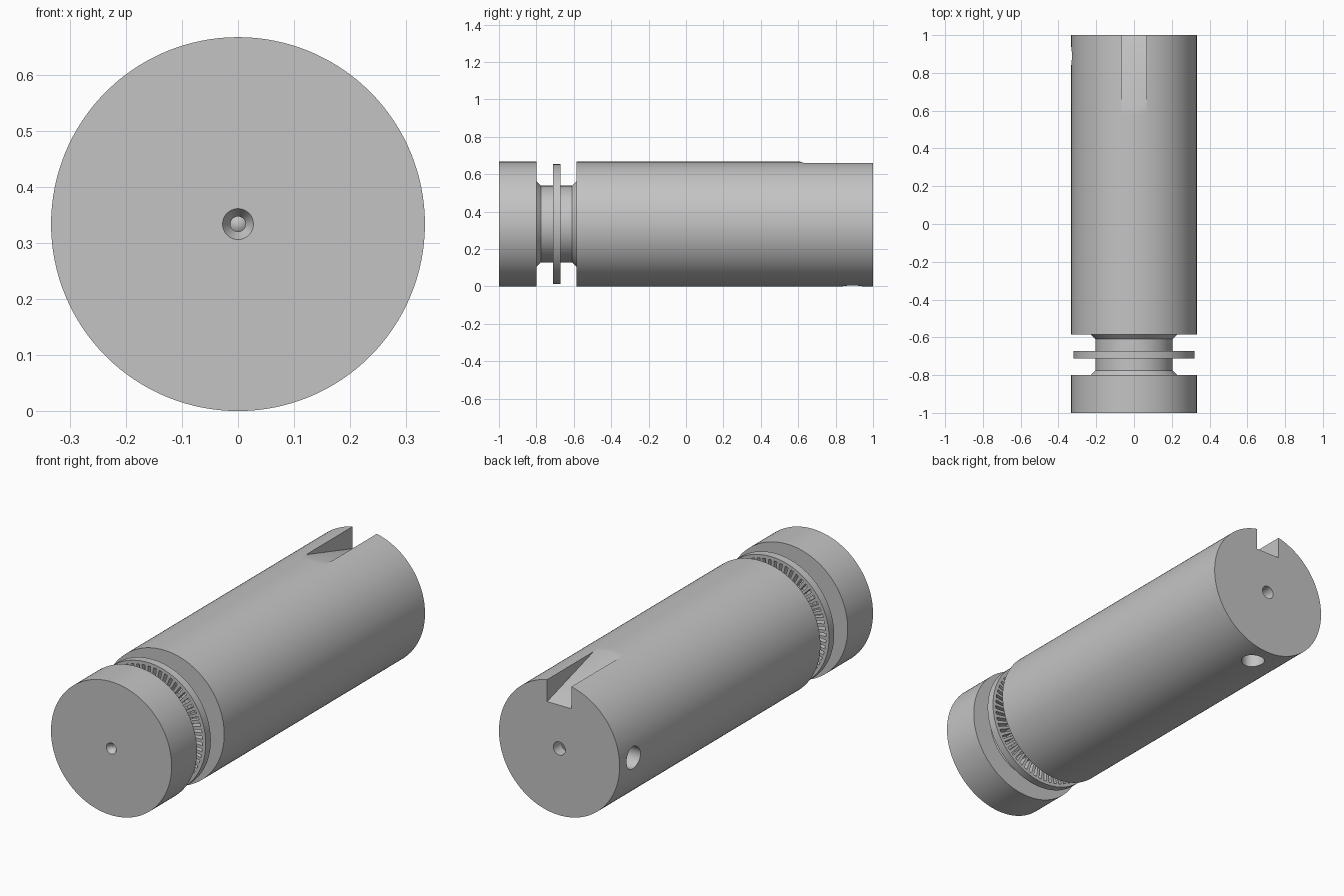
import bpy, bmesh, math
from mathutils import Matrix, Vector

R = 1 / 3            # body radius, also the height of the axis
SEGMENTS = 128

if "Cube" in bpy.data.objects:
    bpy.data.objects.remove(bpy.data.objects["Cube"], do_unlink=True)

steel = bpy.data.materials.new("machined_grey")
steel.use_nodes = True
GREY = (0.55, 0.55, 0.55, 1)
steel.diffuse_color = GREY
steel.node_tree.nodes["Principled BSDF"].inputs["Base Color"].default_value = GREY


def finish(name, bm):
    bmesh.ops.recalc_face_normals(bm, faces=bm.faces[:])
    mesh = bpy.data.meshes.new(name)
    bm.to_mesh(mesh)
    bm.free()
    mesh.materials.append(steel)
    obj = bpy.data.objects.new(name, mesh)
    bpy.context.collection.objects.link(obj)
    return obj


def activate(obj):
    bpy.ops.object.select_all(action='DESELECT')
    obj.select_set(True)
    bpy.context.view_layer.objects.active = obj


def lathe(name, profile):
    """Spin (radius, y) points around the long axis."""
    bm = bmesh.new()
    verts = [bm.verts.new((r, y, R)) for r, y in profile]
    edges = [bm.edges.new(pair) for pair in zip(verts, verts[1:])]
    bmesh.ops.spin(bm, geom=verts + edges, cent=(0, 0, R), axis=(0, 1, 0),
                   angle=math.tau, steps=SEGMENTS, use_merge=True)
    bmesh.ops.remove_doubles(bm, verts=bm.verts[:], dist=0.0001)
    return finish(name, bm)


def cut(target, cutter):
    cutter.hide_render = True
    mod = target.modifiers.new("cut", 'BOOLEAN')
    mod.operation = 'DIFFERENCE'
    mod.solver = 'EXACT'
    mod.object = cutter
    activate(target)
    bpy.ops.object.modifier_apply(modifier=mod.name)
    bpy.data.objects.remove(cutter, do_unlink=True)


def screw_hole(direction):
    """Round cutter running from the axis out past the surface."""
    bm = bmesh.new()
    d = Vector(direction)
    place = Matrix.Translation(Vector((0, 0.89, R)) + d * 0.25)
    bmesh.ops.create_cone(bm, cap_ends=True, segments=48, radius1=0.055,
                          radius2=0.055, depth=0.5,
                          matrix=place @ d.to_track_quat('Z', 'Y').to_matrix().to_4x4())
    return finish("screw_hole_cutter", bm)


def keyway():
    """Wedge cutter with a sloping floor, open at the back end."""
    bm = bmesh.new()
    side = [(0.61, 2 * R), (1.1, 0.52), (1.1, 0.8), (0.61, 0.8)]
    face = bm.faces.new([bm.verts.new((-0.067, y, z)) for y, z in side])
    moved = bmesh.ops.extrude_face_region(bm, geom=[face])["geom"]
    bmesh.ops.translate(bm, vec=(0.134, 0, 0),
                        verts=[v for v in moved if isinstance(v, bmesh.types.BMVert)])
    return finish("keyway_cutter", bm)


def slotted_disc(name, radii, slots, y, thickness):
    """Flat disc with a ring of open radial windows."""
    bm = bmesh.new()
    sub = 4                                  # two steps of rib, two of window
    count = slots * sub
    rings = [[bm.verts.new((r * math.cos(math.tau * i / count), y,
                            R + r * math.sin(math.tau * i / count)))
              for i in range(count)] for r in radii]
    for k, (a, b) in enumerate(zip(rings, rings[1:])):
        for i in range(count):
            if k == 1 and i % sub >= sub // 2:
                continue
            j = (i + 1) % count
            bm.faces.new((a[i], a[j], b[j], b[i]))
    moved = bmesh.ops.extrude_face_region(bm, geom=bm.faces[:])["geom"]
    bmesh.ops.translate(bm, vec=(0, thickness, 0),
                        verts=[v for v in moved if isinstance(v, bmesh.types.BMVert)])
    return finish(name, bm)


# Shaft: centre-drilled front, head, grooved neck, long body, bored back
shaft = lathe("shaft", [
    (0, -0.92), (0.0135, -0.91), (0.0135, -0.976), (0.0275, -1),
    (R, -1), (R, -0.8), (0.23, -0.8), (0.205, -0.775),
    (0.205, -0.61), (0.23, -0.585), (R, -0.585), (R, 0.58), (R, 1),
    (0.033, 1), (0.033, 0.8), (0, 0.785)])

# Ramped keyway on top, screw holes at the bottom and on the right side
cut(shaft, keyway())
for direction in ((0, 0, -1), (-1, 0, 0)):
    cut(shaft, screw_hole(direction))

# Slotted wheel around the neck
wheel = slotted_disc("slotted_wheel", (0.2, 0.235, 0.303, 0.32), 60, -0.712, 0.04)

for part in (shaft, wheel):
    activate(part)
    bpy.ops.object.shade_smooth_by_angle(angle=math.radians(25))
